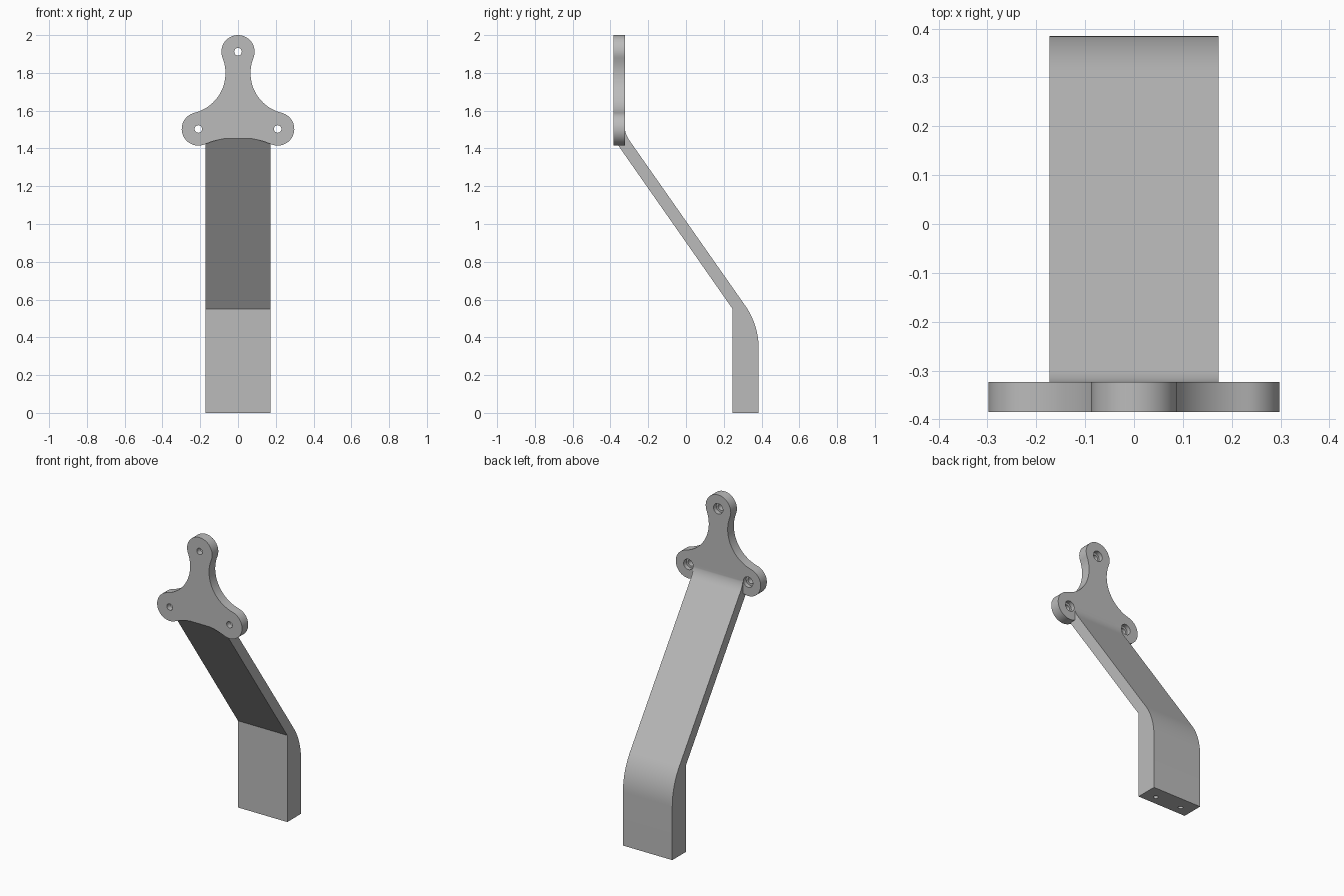
import bpy, bmesh, math
from mathutils import Matrix, Vector

default = bpy.data.objects.get("Cube")
if default:
    bpy.data.objects.remove(default, do_unlink=True)

grey = bpy.data.materials.new("plain_grey")
grey.use_nodes = True
colour = (0.5, 0.5, 0.5, 1)
grey.diffuse_color = colour
grey.node_tree.nodes["Principled BSDF"].inputs["Base Color"].default_value = colour


def new_object(name, bm):
    bmesh.ops.recalc_face_normals(bm, faces=bm.faces)
    mesh = bpy.data.meshes.new(name)
    bm.to_mesh(mesh)
    bm.free()
    mesh.materials.append(grey)
    obj = bpy.data.objects.new(name, mesh)
    bpy.context.collection.objects.link(obj)
    return obj


def extrude_outline(name, points, offset):
    bm = bmesh.new()
    face = bm.faces.new([bm.verts.new(p) for p in points])
    out = bmesh.ops.extrude_face_region(bm, geom=[face])
    moved = [v for v in out["geom"] if isinstance(v, bmesh.types.BMVert)]
    bmesh.ops.translate(bm, verts=moved, vec=offset)
    return new_object(name, bm)


def arc(centre, radius, start, end, steps):
    angles = [start + (end - start) * i / steps for i in range(steps + 1)]
    return [(centre[0] + radius * math.cos(a), centre[1] + radius * math.sin(a)) for a in angles]


def heading(a, b):
    return math.atan2(b[1] - a[1], b[0] - a[0])


def bend(a, corner, b, steps):
    a, corner, b = Vector(a), Vector(corner), Vector(b)
    ts = [i / steps for i in range(steps + 1)]
    return [tuple(a * (1 - t) ** 2 + corner * 2 * t * (1 - t) + b * t * t) for t in ts]


def combine(target, tool, operation):
    mod = target.modifiers.new(operation.lower(), "BOOLEAN")
    mod.operation, mod.object, mod.solver = operation, tool, "EXACT"
    bpy.context.view_layer.objects.active = target
    bpy.ops.object.modifier_apply(modifier=mod.name)
    bpy.data.objects.remove(tool, do_unlink=True)


def drill(target, centre, radius, depth, axis):
    bm = bmesh.new()
    turn = Matrix.Rotation(math.pi / 2, 4, "X") if axis == "Y" else Matrix()
    bmesh.ops.create_cone(bm, cap_ends=True, segments=32, radius1=radius, radius2=radius,
                          depth=depth, matrix=Matrix.Translation(centre) @ turn)
    cutter = new_object("hole_cutter", bm)
    cutter.hide_render = True
    combine(target, cutter, "DIFFERENCE")


# Three-lobed mounting plate: rounded lobes joined by tangent hollow arcs
front, back, lobe_r = -0.385, -0.323, 0.088
top, side = (0, 1.912), (0.21, 1.503)
under, under_r = (0, 1.014), 0.444
gap = Vector(side) - Vector(top)
hollow = (Vector(top) + Vector(side)) / 2 + Vector((-gap.y, gap.x)).normalized() * 0.2
hollow_r = (hollow - Vector(top)).length - lobe_r
to_top = heading(hollow, top)
half = arc(under, under_r, math.pi / 2, heading(under, side), 12)
half += arc(side, lobe_r, heading(side, under), heading(side, hollow), 24)[1:]
half += arc(hollow, hollow_r, heading(hollow, side) + 2 * math.pi, to_top, 20)[1:]
half += arc(top, lobe_r, heading(top, hollow), math.pi / 2, 16)[1:]
outline = half + [(-x, z) for x, z in reversed(half[1:-1])]
plate = extrude_outline("mounting_plate", [(x, front, z) for x, z in outline],
                        (0, back - front, 0))

# Sloping arm with a thick foot, a rounded outer bend and a small fillet at the plate
width = 0.346
profile = [(0.247, 0), (0.385, 0)]
profile += bend((0.385, 0.338), (0.385, 0.464), (0.314, 0.567), 14)
profile += bend((-0.298, 1.44), (-0.323, 1.476), (-0.324, 1.51), 8)
profile += [(-0.384, 1.51), (-0.384, 1.452), (0.247, 0.55)]
arm = extrude_outline("bracket_arm", [(-width / 2, y, z) for y, z in profile], (width, 0, 0))
combine(arm, plate, "UNION")

# Screw holes, counterbored from the back of the plate
for x, z in (top, side, (-side[0], side[1])):
    drill(arm, (x, -0.355, z), 0.02, 0.12, "Y")
    drill(arm, (x, -0.32, z), 0.033, 0.06, "Y")

# Pair of holes under the foot
for x in (-0.093, 0.093):
    drill(arm, (x, 0.305, 0.05), 0.014, 0.2, "Z")

# Smooth the curved walls and keep the rims sharp
arm.name = "bracket"
bpy.ops.object.select_all(action="DESELECT")
arm.select_set(True)
bpy.context.view_layer.objects.active = arm
bpy.ops.object.shade_smooth_by_angle(angle=math.radians(25))
